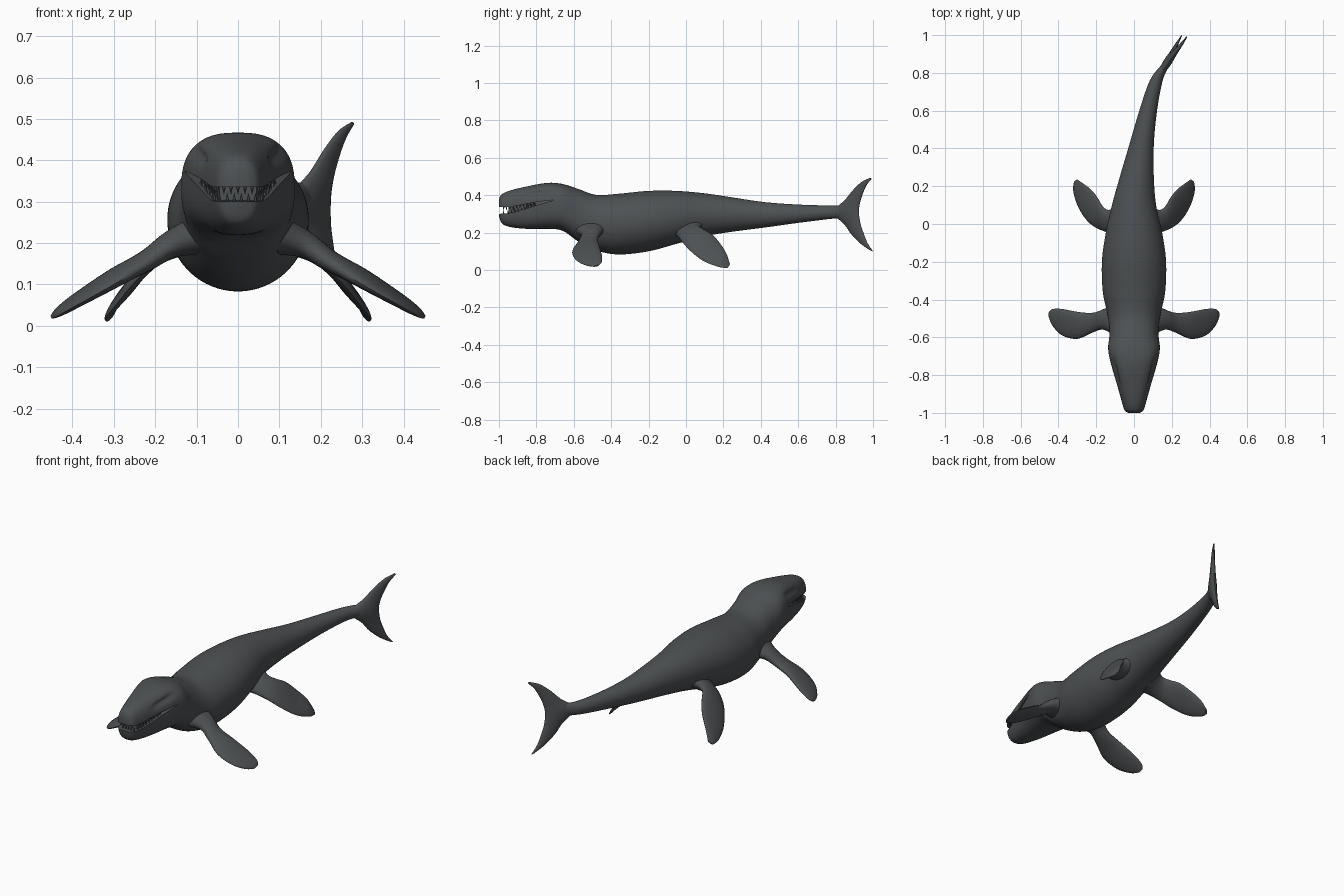
import bpy, bmesh, math
from mathutils import Vector

if "Cube" in bpy.data.objects:
    bpy.data.objects.remove(bpy.data.objects["Cube"], do_unlink=True)


def make_material(name, colour):
    mat = bpy.data.materials.new(name)
    mat.use_nodes = True
    mat.diffuse_color = colour
    mat.node_tree.nodes["Principled BSDF"].inputs["Base Color"].default_value = colour
    mat.node_tree.nodes["Principled BSDF"].inputs["Roughness"].default_value = 0.6
    return mat


HIDE = make_material("slate grey hide", (0.075, 0.082, 0.086, 1))


def smooth_rows(rows, steps):
    """Catmull-Rom interpolation through rows of equal length."""
    padded = [rows[0]] + list(rows) + [rows[-1]]
    out = []
    for i in range(len(rows) - 1):
        quad = padded[i:i + 4]
        for s in range(steps):
            t = s / steps
            out.append([b + 0.5 * t * (c - a + t * (2 * a - 5 * b + 4 * c - d
                        + t * (3 * (b - c) + d - a))) for a, b, c, d in zip(*quad)])
    return out + [list(rows[-1])]


def finish(name, bm):
    """Turn a bmesh into a shaded object with the hide colour."""
    bmesh.ops.recalc_face_normals(bm, faces=bm.faces[:])
    mesh = bpy.data.meshes.new(name)
    bm.to_mesh(mesh)
    bm.free()
    mesh.materials.append(HIDE)
    obj = bpy.data.objects.new(name, mesh)
    bpy.context.collection.objects.link(obj)
    return obj


def shade(obj):
    bpy.ops.object.select_all(action='DESELECT')
    obj.select_set(True)
    bpy.context.view_layer.objects.active = obj
    bpy.ops.object.shade_smooth_by_angle(angle=math.radians(50))


def loft(name, rings):
    """Skin a list of point rings and cap both ends."""
    bm = bmesh.new()
    loops = [[bm.verts.new(p) for p in ring] for ring in rings]
    count = len(loops[0])
    for low, high in zip(loops, loops[1:]):
        for i in range(count):
            j = (i + 1) % count
            bm.faces.new((low[i], low[j], high[j], high[i]))
    bm.faces.new(loops[0])
    bm.faces.new(loops[-1])
    return finish(name, bm)


def power(v, e):
    return math.copysign(abs(v) ** e, v)


def body_ring(y, cx, half, bottom, top, p, segments=72):
    """Rounded-box cross-section, with a groove under each brow on the head."""
    ring = []
    for i in range(segments):
        a = math.tau * (i + 0.5) / segments
        x = half * power(math.cos(a), 2 / p)
        z = (top + bottom) / 2 + (top - bottom) / 2 * power(math.sin(a), 2 / p)
        window = math.exp(-((y + 0.79) / 0.07) ** 4)
        groove = math.exp(-((z - 0.395 - 0.2 * (y + 0.87)) / 0.014) ** 2)
        ring.append((cx + x * (1 - 0.13 * window * groove), y, z))
    return ring


# Body and head: y, centre x, half width, bottom, top, squareness
body_rows = [
    (-1.0, 0, .03, .29, .38, 2.4),
    (-.985, 0, .05, .25, .405, 2.5),
    (-.94, 0, .065, .23, .425, 2.6),
    (-.85, 0, .09, .22, .447, 2.7),
    (-.74, 0, .122, .22, .466, 2.7),
    (-.66, 0, .137, .21, .46, 2.6),
    (-.58, 0, .13, .155, .435, 2.3),
    (-.48, 0, .14, .105, .402, 2.1),
    (-.36, 0, .165, .083, .408, 2),
    (-.2, 0, .17, .1, .423, 2),
    (-.05, 0, .15, .14, .423, 2),
    (.1, 0, .117, .18, .41, 2),
    (.25, .015, .09, .205, .388, 2),
    (.42, .04, .065, .227, .363, 2),
    (.6, .075, .047, .252, .35, 2),
    (.76, .118, .034, .272, .345, 2),
    (.84, .165, .022, .28, .345, 2),
    (.89, .197, .008, .295, .33, 2),
]
profile = smooth_rows(body_rows, 8)
body = loft("body", [body_ring(*row) for row in profile])

# Mouth opening: a thin curved wedge cut through the snout
upper_lip = smooth_rows([(-.71, .374), (-.8, .363), (-.9, .345), (-.96, .336), (-1.1, .338)], 5)
lower_lip = smooth_rows([(-.71, .372), (-.8, .346), (-.9, .314), (-.96, .302), (-1.1, .3)], 5)
outline = upper_lip + lower_lip[::-1]
cutter = loft("mouth_cutter", [[(x, y, z) for y, z in outline] for x in (-.3, .3)])
cut = body.modifiers.new("mouth", 'BOOLEAN')
cut.operation = 'DIFFERENCE'
cut.solver = 'EXACT'
cut.object = cutter
bpy.context.view_layer.objects.active = body
bpy.ops.object.modifier_apply(modifier=cut.name)
bpy.data.objects.remove(cutter, do_unlink=True)
shade(body)


def half_width(y):
    return min(profile, key=lambda row: abs(row[0] - y))[2]


# Inner mouth closing the gap behind the teeth
mouth_rings = []
for k in range(10):
    y = -.95 + k * 0.03
    mouth_rings.append(body_ring(y, 0, half_width(y) * 0.72, .27, .4, 2.5, 24))
shade(loft("inner_mouth", mouth_rings))


# Teeth along both jaws
def lip_height(lip, y):
    return min(lip, key=lambda p: abs(p[0] - y))[1]


def tooth(bm, x, y, z, direction):
    base = [bm.verts.new((x + .006 * math.cos(a), y + .006 * math.sin(a), z - direction * .006))
            for a in (math.tau * i / 6 for i in range(6))]
    tip = bm.verts.new((x, y, z + direction * .02))
    bm.faces.new(base)
    for i in range(6):
        bm.faces.new((base[i], base[(i + 1) % 6], tip))


for name, lip, direction, shift in (("upper_teeth", upper_lip, -1, 0),
                                    ("lower_teeth", lower_lip, 1, .008)):
    bm = bmesh.new()
    for k in range(9):
        y = -.96 + shift + k * 0.018
        for side in (-1, 1):
            tooth(bm, side * half_width(y) * 0.85, y, lip_height(lip, y), direction)
    for k in range(-2, 3):
        tooth(bm, k * 0.017 + shift, -.975, lip_height(lip, -.96), direction)
    shade(finish(name, bm))


def blade(name, stations, side=1):
    """Fin lofted from leading point, trailing point and half thickness."""
    rows = smooth_rows([(*lead, *trail, t) for lead, trail, t in stations], 6)
    edges = [(Vector(r[:3]), Vector(r[3:6]), r[6]) for r in rows]
    mids = [(lead + trail) / 2 for lead, trail, t in edges]
    rings = []
    for i, (lead, trail, t) in enumerate(edges):
        span = mids[min(i + 1, len(mids) - 1)] - mids[max(i - 1, 0)]
        chord = (lead - trail) / 2
        normal = chord.cross(span).normalized()
        ring = []
        for k in range(20):
            a = math.tau * k / 20
            p = mids[i] + chord * math.cos(a) + normal * t * math.sin(a)
            ring.append((p.x * side, p.y, p.z))
        rings.append(ring)
    shade(loft(name, rings))


# Paired flippers
front_flipper = [
    ((.09, -.6, .215), (.09, -.41, .225), .05),
    ((.16, -.56, .19), (.16, -.45, .205), .033),
    ((.22, -.575, .15), (.22, -.47, .167), .025),
    ((.3, -.608, .1), (.3, -.465, .13), .02),
    ((.38, -.59, .055), (.38, -.45, .08), .015),
    ((.43, -.54, .027), (.43, -.45, .045), .01),
    ((.45, -.495, .018), (.45, -.465, .025), .004),
]
rear_flipper = [
    ((.07, -.07, .2), (.07, .11, .26), .045),
    ((.135, -.045, .18), (.13, .075, .235), .03),
    ((.2, -.02, .15), (.165, .09, .22), .021),
    ((.25, .02, .105), (.195, .14, .19), .017),
    ((.295, .09, .05), (.225, .18, .145), .014),
    ((.32, .17, .018), (.27, .215, .09), .01),
    ((.318, .22, .01), (.3, .235, .03), .004),
]
for label, side in (("left", 1), ("right", -1)):
    blade(label + "_front_flipper", front_flipper, side)
    blade(label + "_rear_flipper", rear_flipper, side)


# Upright crescent tail fluke, swept toward the left
def tail_point(y, z):
    return (.14 + .65 * (y - .8) + .08 * (z - .3), y, z)


fluke = [
    ((.985, .105), (1.0, .1), .003),
    ((.935, .14), (.97, .145), .008),
    ((.885, .19), (.948, .2), .012),
    ((.85, .24), (.932, .25), .016),
    ((.79, .31), (.924, .31), .022),
    ((.85, .375), (.93, .36), .016),
    ((.895, .43), (.946, .41), .011),
    ((.94, .472), (.965, .453), .008),
    ((.985, .493), (.992, .487), .003),
]
blade("tail_fluke", [(tail_point(*a), tail_point(*b), t) for a, b, t in fluke])
